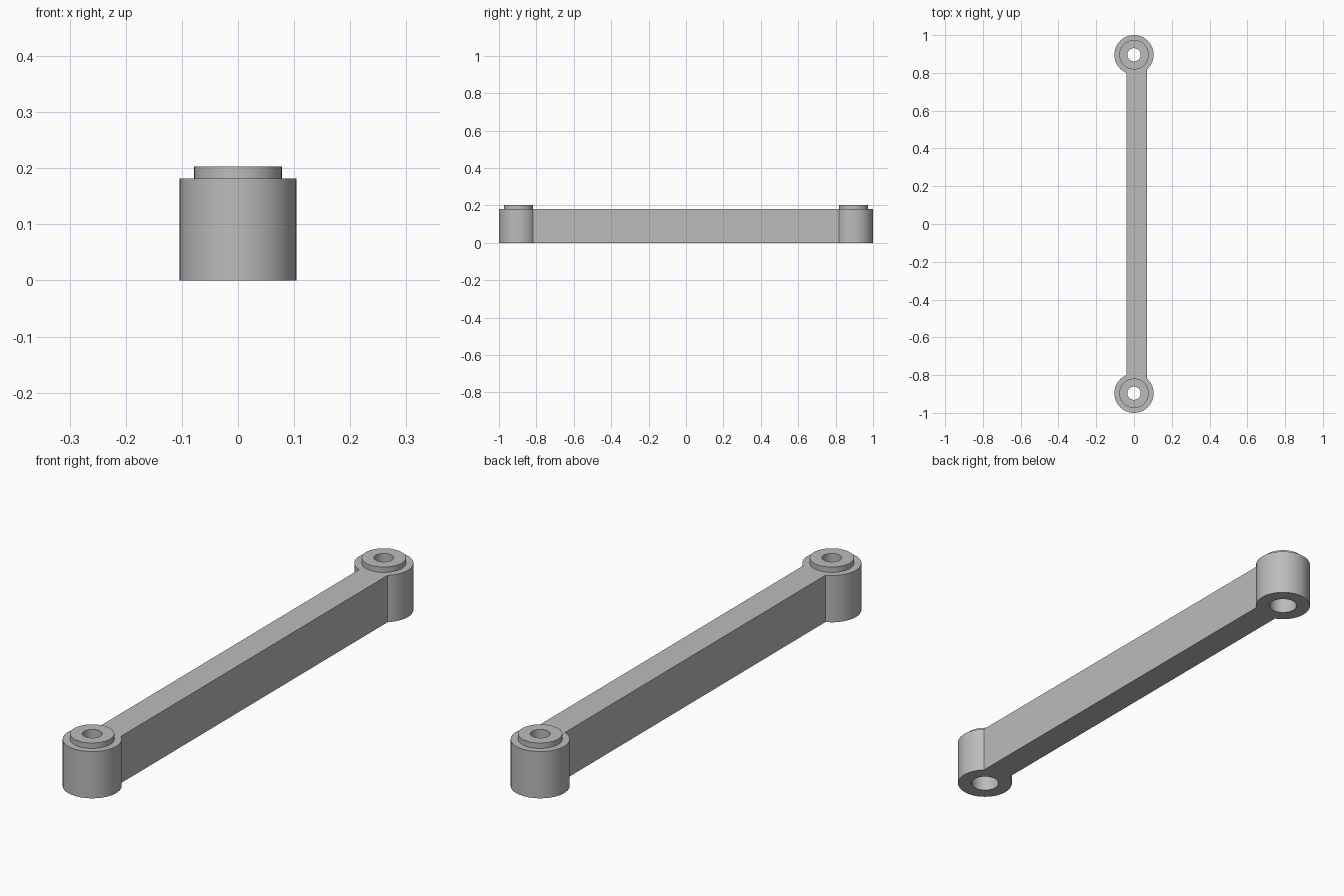
import bpy, bmesh, math
from mathutils import Matrix

cube = bpy.data.objects.get("Cube")
if cube:
    bpy.data.objects.remove(cube, do_unlink=True)

grey = bpy.data.materials.new("plain_grey")
grey.use_nodes = True
colour = (0.5, 0.5, 0.5, 1)
grey.diffuse_color = colour
grey.node_tree.nodes["Principled BSDF"].inputs["Base Color"].default_value = colour

END_Y = 0.896      # pivot centre distance
BODY_TOP = 0.182
SEGMENTS = 64


def add_object(name, bm):
    bmesh.ops.recalc_face_normals(bm, faces=bm.faces)
    mesh = bpy.data.meshes.new(name)
    bm.to_mesh(mesh)
    bm.free()
    mesh.materials.append(grey)
    obj = bpy.data.objects.new(name, mesh)
    bpy.context.collection.objects.link(obj)
    return obj


def eye(name, y):
    """Hollow pivot eye with a raised collar and a counterbored hole."""
    profile = [(0.104, 0), (0.104, BODY_TOP), (0.078, BODY_TOP), (0.078, 0.203),
               (0.035, 0.203), (0.035, 0.14), (0.052, 0.14), (0.052, 0)]
    bm = bmesh.new()
    verts = [bm.verts.new((r, 0, z)) for r, z in profile]
    edges = [bm.edges.new((v, verts[i - 1])) for i, v in enumerate(verts)]
    bmesh.ops.spin(bm, geom=verts + edges, cent=(0, 0, 0), axis=(0, 0, 1),
                   angle=math.tau, steps=SEGMENTS)
    bmesh.ops.remove_doubles(bm, verts=bm.verts, dist=0.0001)
    bmesh.ops.translate(bm, verts=bm.verts, vec=(0, y, 0))
    return add_object(name, bm)


# Straight bar, offset sideways, its ends buried in the eye walls
bm = bmesh.new()
size = Matrix.Diagonal((0.11, 1.65, BODY_TOP, 1))
bmesh.ops.create_cube(bm, size=1, matrix=Matrix.Translation((0.015, 0, BODY_TOP / 2)) @ size)
link_arm = add_object("link_arm", bm)

# Fuse both eyes with the bar so the top and bottom are flush
for name, y in (("front_eye", -END_Y), ("back_eye", END_Y)):
    part = eye(name, y)
    fuse = link_arm.modifiers.new("fuse_" + name, 'BOOLEAN')
    fuse.operation = 'UNION'
    fuse.solver = 'EXACT'
    fuse.object = part
    bpy.context.view_layer.objects.active = link_arm
    bpy.ops.object.modifier_apply(modifier=fuse.name)
    bpy.data.objects.remove(part, do_unlink=True)

# Smooth round walls, crisp rims
bpy.ops.object.select_all(action='DESELECT')
link_arm.select_set(True)
bpy.context.view_layer.objects.active = link_arm
bpy.ops.object.shade_smooth_by_angle(angle=math.radians(30))
